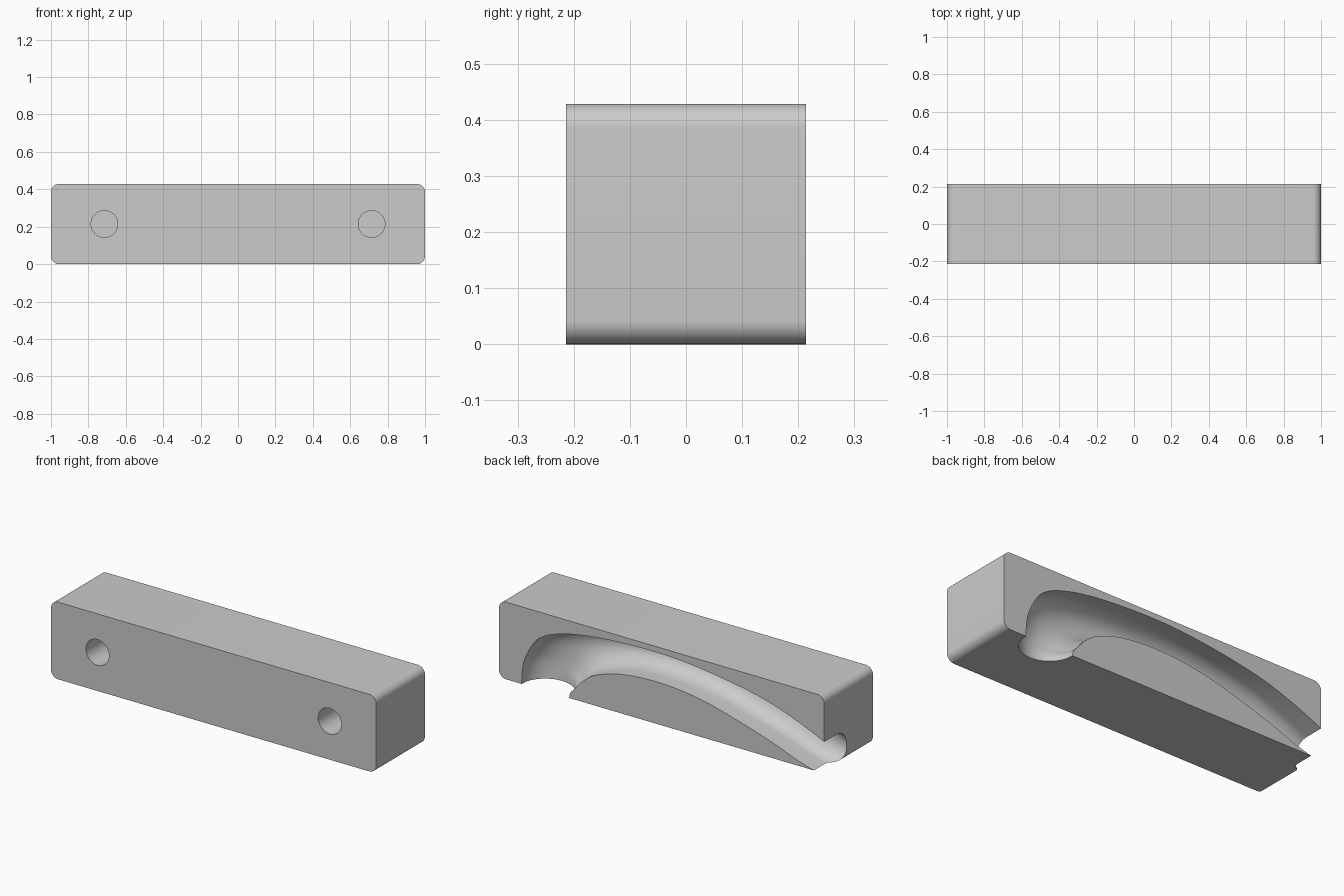
import bpy
import bmesh
import math
from mathutils import Vector

default_cube = bpy.data.objects.get("Cube")
if default_cube:
    bpy.data.objects.remove(default_cube, do_unlink=True)

LENGTH = 2.0
SIDE = LENGTH * 3 / 14
BACK = SIDE / 2
CORNER = 0.043

grey = bpy.data.materials.new("light grey")
grey.use_nodes = True
grey.diffuse_color = (0.6, 0.6, 0.6, 1)
grey.node_tree.nodes["Principled BSDF"].inputs["Base Color"].default_value = grey.diffuse_color


def add_object(name, bm):
    bmesh.ops.recalc_face_normals(bm, faces=bm.faces)
    mesh = bpy.data.meshes.new(name)
    bm.to_mesh(mesh)
    bm.free()
    mesh.materials.append(grey)
    obj = bpy.data.objects.new(name, mesh)
    bpy.context.collection.objects.link(obj)
    return obj


def loft(name, sections):
    """Skin a row of closed sections and cap both ends."""
    bm = bmesh.new()
    rings = [[bm.verts.new(p) for p in section] for section in sections]
    for a, b in zip(rings, rings[1:]):
        for i in range(len(a)):
            j = (i + 1) % len(a)
            bm.faces.new((a[i], a[j], b[j], b[i]))
    bm.faces.new(rings[0])
    bm.faces.new(rings[-1])
    return add_object(name, bm)


def smooth_path(points, steps):
    """Catmull-Rom curve through the points."""
    pts = [points[0], *points, points[-1]]
    path = []
    for a, b, c, d in zip(pts, pts[1:], pts[2:], pts[3:]):
        for k in range(steps):
            t = k / steps
            path.append(b + (c - a) * t / 2
                        + (a * 2 - b * 5 + c * 4 - d) * t**2 / 2
                        + (b * 3 - a - c * 3 + d) * t**3 / 2)
    return path + [points[-1]]


def rounded_profile(y, segments=10):
    """Block outline with four rounded corners."""
    ring = []
    for quarter, (sx, sz) in enumerate([(1, 1), (-1, 1), (-1, -1), (1, -1)]):
        for k in range(segments + 1):
            a = (quarter + k / segments) * math.pi / 2
            ring.append((sx * (LENGTH / 2 - CORNER) + CORNER * math.cos(a), y,
                         SIDE / 2 + sz * (SIDE / 2 - CORNER) + CORNER * math.sin(a)))
    return ring


def u_section(outer, inner, share, segments=24):
    """Round-bottomed slot between two edge points, opening on the back."""
    mid, half = (outer + inner) / 2, (outer - inner) / 2
    straight = 0.114 * share
    depth = 0.143 + 0.057 * share
    points = [(1, -0.05)]
    for k in range(segments + 1):
        a = math.pi * k / segments
        points.append((math.cos(a), straight + (depth - straight) * math.sin(a)))
    points.append((-1, -0.05))
    return [(mid.x + half.x * s, BACK - d, mid.y + half.y * s) for s, d in points]


# Block
block = loft("grooved_block", [rounded_profile(-BACK), rounded_profile(BACK)])

# Curved channel: round mouth underneath, narrowing to a slot at the far end
outer_edge = [(.86, -.06), (.858, .06), (.835, .16), (.755, .28), (.6, .347), (.36, .385),
              (.03, .397), (-.25, .378), (-.58, .325), (-.82, .252), (-1.08, .14)]
inner_edge = [(.57, -.06), (.565, .02), (.535, .06), (.48, .12), (.4, .172), (.24, .218),
              (0, .233), (-.28, .2), (-.64, .1), (-.88, .015), (-1.14, -.045)]
outer_path, inner_path = (smooth_path([Vector(p) for p in edge], 6)
                          for edge in (outer_edge, inner_edge))
last = len(outer_path) - 1
cutters = [loft("channel_cutter", [u_section(o, i, n / last)
                                   for n, (o, i) in enumerate(zip(outer_path, inner_path))])]


# Blind screw holes in the front
def circle(x, y, radius, count=48):
    return [(x + radius * math.cos(k * math.tau / count), y,
             SIDE / 2 + radius * math.sin(k * math.tau / count)) for k in range(count)]


for side in (-1, 1):
    x = side * LENGTH * 5 / 14
    cutters.append(loft("hole_cutter", [circle(x, -BACK - 0.05, LENGTH / 28),
                                        circle(x, -BACK + 0.17, LENGTH / 28)]))

# Cut the block, then discard the cutters
bpy.context.view_layer.objects.active = block
for cutter in cutters:
    cutter.hide_render = True
    cut = block.modifiers.new("cut", "BOOLEAN")
    cut.operation = "DIFFERENCE"
    cut.solver = "EXACT"
    cut.object = cutter
    bpy.ops.object.modifier_apply(modifier=cut.name)
    bpy.data.objects.remove(cutter, do_unlink=True)

# Smooth rounds, crisp edges
bpy.ops.object.select_all(action="DESELECT")
block.select_set(True)
bpy.ops.object.shade_smooth_by_angle(angle=math.radians(30))
